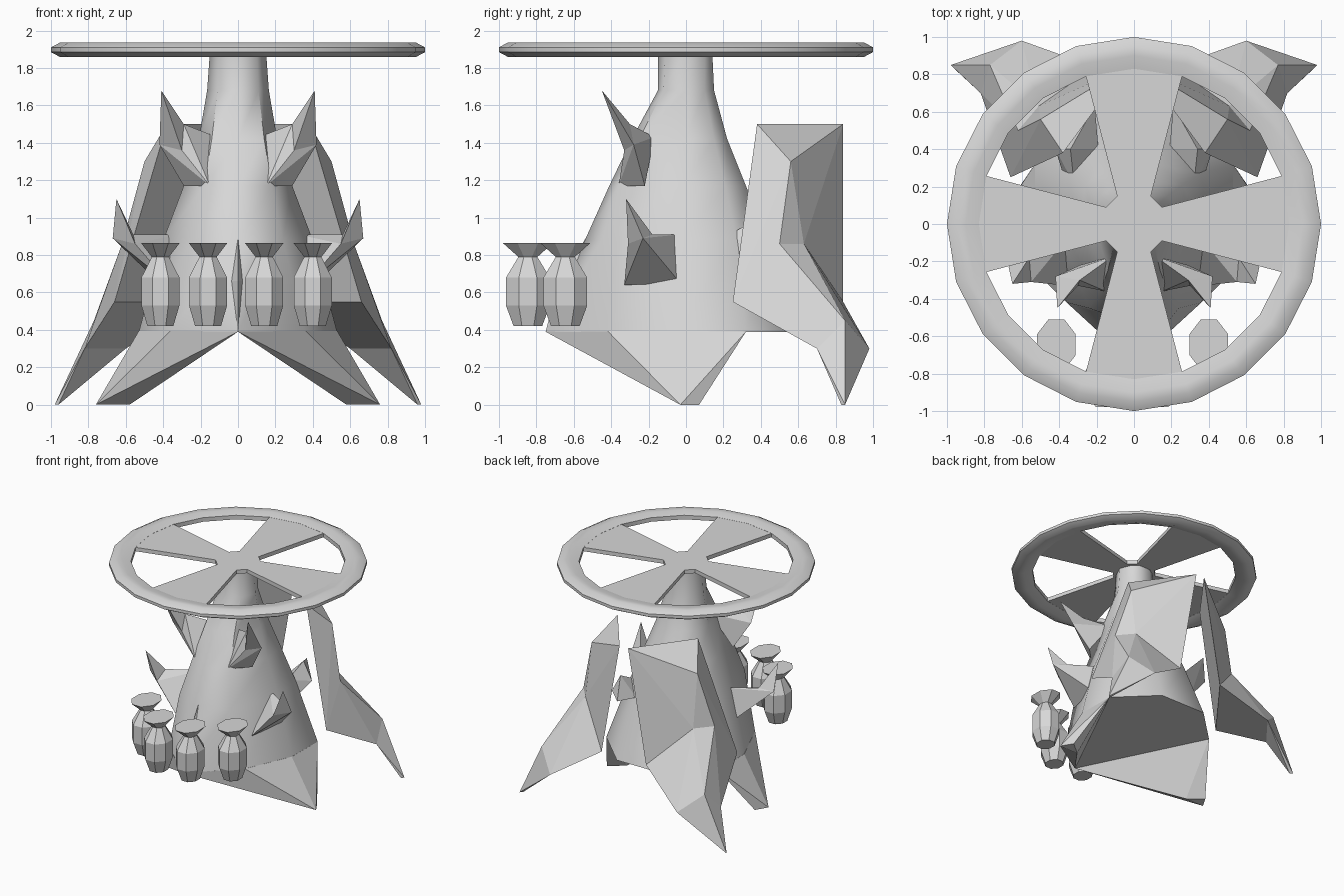
import bpy
import bmesh
import math
from mathutils import Matrix, Vector

cube = bpy.data.objects.get("Cube")
if cube:
    bpy.data.objects.remove(cube, do_unlink=True)

# One plain material for the whole model
grey = bpy.data.materials.new("plain_grey")
grey.use_nodes = True
grey.diffuse_color = (0.68, 0.68, 0.68, 1)
grey.node_tree.nodes["Principled BSDF"].inputs["Base Color"].default_value = grey.diffuse_color


def finish(name, bm, smooth_angle=None):
    """Turn a bmesh into a named object, flat or smooth by angle."""
    bmesh.ops.recalc_face_normals(bm, faces=bm.faces)
    mesh = bpy.data.meshes.new(name)
    bm.to_mesh(mesh)
    bm.free()
    mesh.materials.append(grey)
    if smooth_angle:
        mesh.shade_smooth()
        mesh.set_sharp_from_angle(angle=math.radians(smooth_angle))
    obj = bpy.data.objects.new(name, mesh)
    bpy.context.collection.objects.link(obj)


def skin(rings, closed=False):
    """Bridge equal-length rings of points; cap the ends unless closed."""
    bm = bmesh.new()
    loops = [[bm.verts.new(p) for p in ring] for ring in rings]
    pairs = list(zip(loops, loops[1:]))
    if closed:
        pairs.append((loops[-1], loops[0]))
    else:
        bm.faces.new(loops[0])
        bm.faces.new(loops[-1])
    for low, high in pairs:
        for i in range(len(low)):
            j = (i + 1) % len(low)
            bm.faces.new((low[i], low[j], high[j], high[i]))
    return bm


def add_hull(bm, points):
    """Add one faceted convex chunk to a bmesh."""
    verts = [bm.verts.new(p) for p in points]
    bmesh.ops.convex_hull(bm, input=verts)
    loose = [v for v in verts if v.is_valid and not v.link_faces]
    bmesh.ops.delete(bm, geom=loose, context="VERTS")


def mirrored_chunks(name, points, chunks):
    """Build left and right copies of a part made of convex chunks."""
    for side, sign in (("left", 1), ("right", -1)):
        bm = bmesh.new()
        for chunk in chunks:
            add_hull(bm, [(sign * points[k][0], *points[k][1:]) for k in chunk.split()])
        bmesh.ops.dissolve_limit(bm, angle_limit=math.radians(1), verts=bm.verts, edges=bm.edges)
        finish(side + "_" + name, bm)


# Wheel rim: a flattened bevelled section swept around 20 sides
section = [(0.83, 1.885), (0.9, 1.86), (0.95, 1.858), (1, 1.885),
           (1, 1.91), (0.95, 1.937), (0.9, 1.935), (0.83, 1.92)]
rim = []
for i in range(20):
    a = math.radians(18 * i)
    rim.append([(r * math.cos(a), r * math.sin(a), z) for r, z in section])
finish("wheel_rim", skin(rim, closed=True), 50)

# Wheel spokes: four flaring arms as one cross-shaped plate
arm = [(0.15, -0.09), (0.84, -0.27), (0.84, 0.27), (0.15, 0.09)]
cross = [Matrix.Rotation(math.radians(90 * q), 3, "Z") @ Vector((x, y, 0))
         for q in range(4) for x, y in arm]
finish("wheel_spokes", skin([[(p.x, p.y, z) for p in cross] for z in (1.886, 1.919)]))

# Body: front ridge plus four half-outline points per level, mirrored
levels = [
    (0.39, -0.75, [(0.36, -0.42), (0.53, -0.03), (0.53, 0.32), (0.22, 0.62)]),
    (0.88, -0.54, [(0.24, -0.45), (0.40, -0.03), (0.36, 0.27), (0.16, 0.44)]),
    (1.17, -0.41, [(0.18, -0.36), (0.29, -0.02), (0.26, 0.21), (0.12, 0.32)]),
    (1.42, -0.29, [(0.14, -0.25), (0.21, 0), (0.18, 0.15), (0.08, 0.22)]),
    (1.68, -0.15, [(0.11, -0.12), (0.165, 0), (0.12, 0.1), (0.05, 0.15)]),
    (1.89, -0.15, [(0.1, -0.11), (0.15, 0), (0.11, 0.1), (0.05, 0.14)]),
]
rings = []
for z, front, half in levels:
    outline = [(0, front)] + half + [(-x, y) for x, y in reversed(half)]
    rings.append([(x, y, z) for x, y in outline])
finish("body", skin(rings), 52)

# Chest ridge between the jars
bm = bmesh.new()
add_hull(bm, [(0, -0.53, 0.9), (0, -0.68, 0.66), (0.08, -0.5, 0.66), (-0.08, -0.5, 0.66), (0, -0.75, 0.39)])
finish("chest_ridge", bm)

# Robe corners reaching the ground on each side
mirrored_chunks("robe_corner", {
    "front": (0, -0.75, 0.39), "chest": (0.36, -0.42, 0.395),
    "side": (0.53, -0.03, 0.395), "back": (0.53, 0.32, 0.39),
    "toe_in": (0.58, -0.03, 0), "toe_out": (0.76, -0.03, 0), "heel": (0.7, 0.07, 0),
}, ["front chest side back toe_in toe_out heel"])

# Upper and lower horns: a bent root and a sharp upturned tip
horn_chunks = ["inner low_in low_out elbow_out elbow_front elbow_top",
               "tip elbow_out elbow_front elbow_top"]
mirrored_chunks("upper_horn", {
    "tip": (0.41, -0.45, 1.68), "inner": (0.11, -0.17, 1.43),
    "low_in": (0.15, -0.36, 1.17), "low_out": (0.29, -0.22, 1.17),
    "elbow_out": (0.42, -0.28, 1.39), "elbow_front": (0.30, -0.33, 1.36),
    "elbow_top": (0.29, -0.30, 1.5),
}, horn_chunks)
mirrored_chunks("lower_horn", {
    "tip": (0.65, -0.32, 1.10), "inner": (0.32, -0.03, 0.91),
    "low_in": (0.36, -0.33, 0.64), "low_out": (0.42, -0.03, 0.65),
    "elbow_out": (0.67, -0.23, 0.89), "elbow_front": (0.55, -0.31, 0.86),
    "elbow_top": (0.56, -0.18, 0.91),
}, horn_chunks)

# Folded wings behind the body: upper panel, bent lower panel, pointed end
mirrored_chunks("wing", {
    "top_front": (0.38, 0.38, 1.5), "top_back": (0.04, 0.84, 1.5),
    "ridge": (0.50, 0.56, 1.3), "ridge_in": (0.2, 0.67, 1.3),
    "bend": (0.62, 0.5, 0.86), "bend_in": (0.51, 0.63, 0.86),
    "low_front": (0.66, 0.25, 0.55), "low_back": (0.21, 0.84, 0.55),
    "hem": (0.78, 0.62, 0.38), "hem_low": (0.82, 0.70, 0.3),
    "crest": (0.77, 0.85, 0.45), "heel": (0.60, 0.98, 0.3),
    "tip": (0.98, 0.85, 0), "tip_in": (0.96, 0.83, 0),
}, ["top_front top_back ridge ridge_in bend bend_in low_front low_back",
    "bend bend_in low_front low_back hem hem_low crest heel",
    "hem_low crest heel tip tip_in"])

# Shoulder joints linking wings to the body
mirrored_chunks("wing_joint", {
    "root": (0.32, 0.21, 0.9), "top": (0.34, 0.40, 1.0), "low": (0.38, 0.27, 0.77),
    "out": (0.42, 0.40, 0.85), "inner": (0.19, 0.40, 0.85), "back": (0.21, 0.63, 0.9),
}, ["root top low out inner back"])

# Four eight-sided jars with flared lids hanging in front
profile = [(0.42, 0.075, 1.1), (0.53, 0.11, 1.15), (0.68, 0.11, 1.15), (0.79, 0.05, 1.1), (0.865, 0.112, 1.3)]
for i, (cx, cy) in enumerate([(-0.415, -0.645), (-0.16, -0.845), (0.14, -0.845), (0.4, -0.645)]):
    jar = []
    for z, r, depth in profile:
        angles = [math.radians(45 * k + 22.5) for k in range(8)]
        jar.append([(cx + r * math.cos(a), cy + depth * r * math.sin(a), z) for a in angles])
    finish("jar_%d" % (i + 1), skin(jar))
